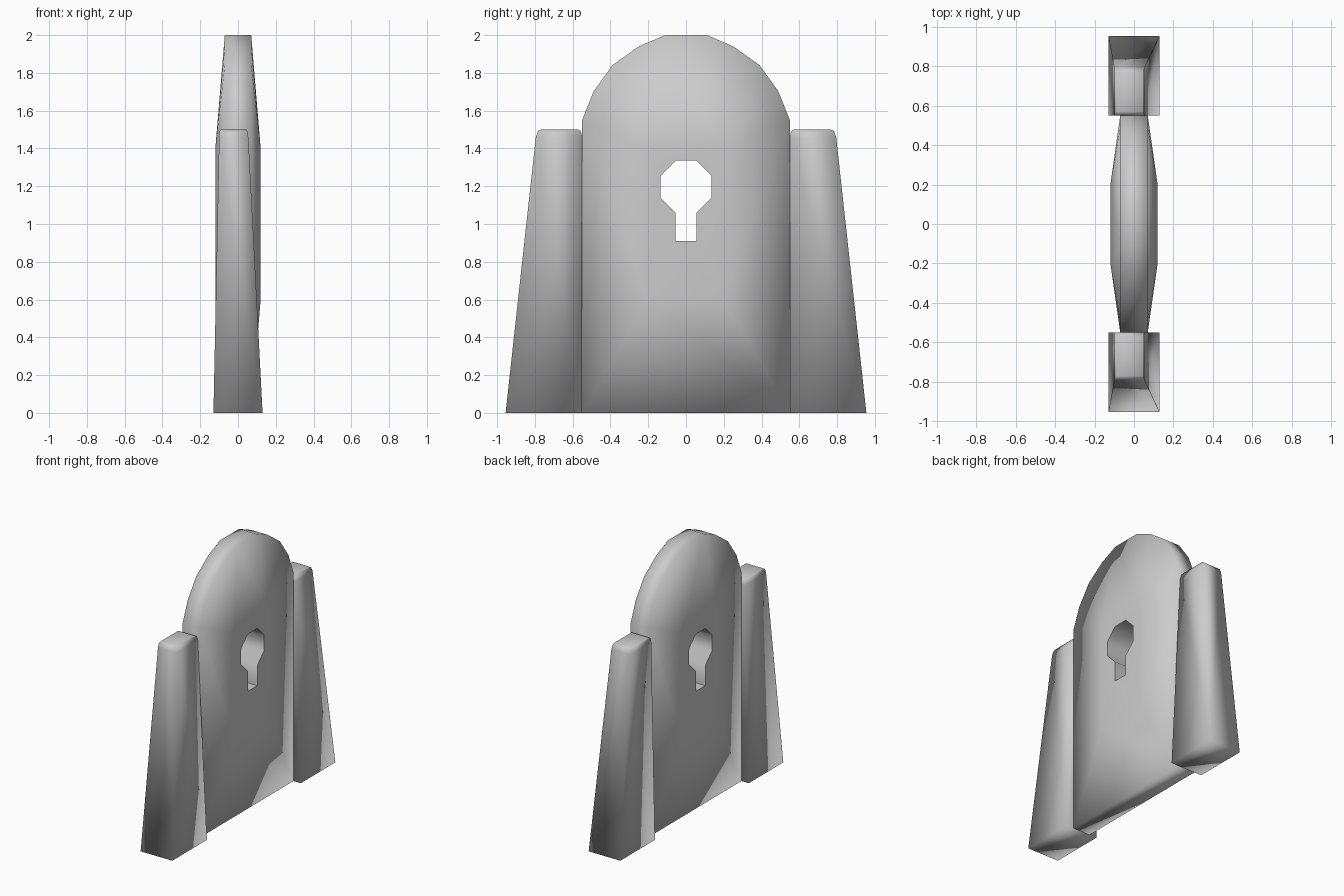
import bpy, bmesh, math
from mathutils import Vector

if "Cube" in bpy.data.objects:
    bpy.data.objects.remove(bpy.data.objects["Cube"], do_unlink=True)

stone = bpy.data.materials.new("stone grey")
stone.use_nodes = True
stone.diffuse_color = (0.6, 0.6, 0.6, 1)
stone.node_tree.nodes["Principled BSDF"].inputs["Base Color"].default_value = (0.6, 0.6, 0.6, 1)


def add_object(name, bm):
    bmesh.ops.recalc_face_normals(bm, faces=bm.faces)
    mesh = bpy.data.meshes.new(name)
    bm.to_mesh(mesh)
    bm.free()
    mesh.materials.append(stone)
    obj = bpy.data.objects.new(name, mesh)
    bpy.context.collection.objects.link(obj)
    return obj


def select_only(obj):
    bpy.ops.object.select_all(action='DESELECT')
    obj.select_set(True)
    bpy.context.view_layer.objects.active = obj


def smooth(obj, degrees):
    select_only(obj)
    bpy.ops.object.shade_smooth_by_angle(angle=math.radians(degrees))


def hull(name, points):
    bm = bmesh.new()
    for p in points:
        bm.verts.new(p)
    bmesh.ops.convex_hull(bm, input=bm.verts[:])
    bmesh.ops.dissolve_limit(bm, angle_limit=0.005, verts=bm.verts[:], edges=bm.edges[:])
    return add_object(name, bm)


def mirrored(half):
    """Close a half outline of (y, z) points across y = 0."""
    return half + [(-y, z) for y, z in reversed(half)]


# Arched slab: thin rim, thicker flat panel in the middle
rim = mirrored([(0.55, 0), (0.55, 1.55), (0.49, 1.70), (0.39, 1.84), (0.25, 1.94), (0.11, 2.0)])
panel = mirrored([(0.2, 0.6), (0.2, 1.4)])
slab_points = [(s * x, y, z) for s in (-1, 1)
               for x, ring in ((0.07, rim), (0.12, panel)) for y, z in ring]
slab = hull("arched_slab", slab_points)

# Keyhole cut through the slab
keyhole = mirrored([(0.055, 0.91), (0.055, 1.06), (0.135, 1.14), (0.135, 1.255), (0.055, 1.335)])
bm = bmesh.new()
face = bm.faces.new([bm.verts.new((-0.3, y, z)) for y, z in keyhole])
extruded = bmesh.ops.extrude_face_region(bm, geom=[face])["geom"]
bmesh.ops.translate(bm, vec=Vector((0.6, 0, 0)),
                    verts=[v for v in extruded if isinstance(v, bmesh.types.BMVert)])
cutter = add_object("keyhole_cutter", bm)
cutter.hide_render = True
cut = slab.modifiers.new("keyhole", 'BOOLEAN')
cut.operation = 'DIFFERENCE'
cut.solver = 'EXACT'
cut.object = cutter
select_only(slab)
bpy.ops.object.modifier_apply(modifier=cut.name)
bpy.data.objects.remove(cutter, do_unlink=True)
smooth(slab, 88)

# Tapered pillars, leaning to one side, with chamfered tops
# each level: z, x range, distance range from the centre along y
levels = [(0.0, -0.13, 0.13, 0.55, 0.955),
          (1.46, -0.10, 0.055, 0.55, 0.795),
          (1.49, -0.098, 0.05, 0.556, 0.785),
          (1.5, -0.09, 0.045, 0.572, 0.77)]
for name, side in (("front_pillar", -1), ("back_pillar", 1)):
    points = [(x, side * y, z) for z, x0, x1, y0, y1 in levels
              for x in (x0, x1) for y in (y0, y1)]
    smooth(hull(name, points), 120)
